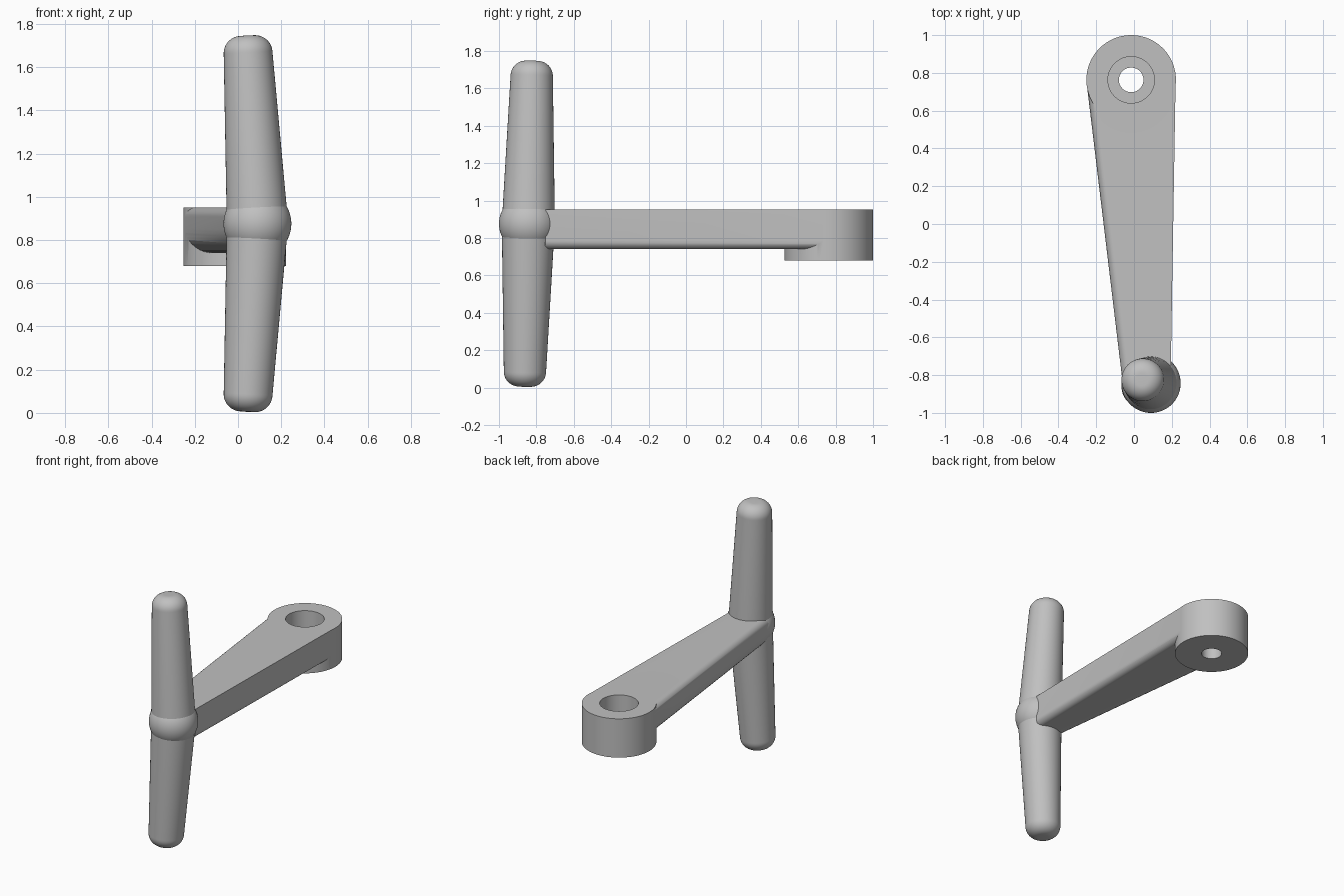
import bpy, bmesh, math
from mathutils import Vector

cube = bpy.data.objects.get("Cube")
if cube:
    bpy.data.objects.remove(cube, do_unlink=True)

grey = bpy.data.materials.new("plain grey")
grey.use_nodes = True
COLOUR = (0.53, 0.53, 0.53, 1)
grey.diffuse_color = COLOUR
grey.node_tree.nodes["Principled BSDF"].inputs["Base Color"].default_value = COLOUR

TOP, ARM_BOTTOM, HUB_BOTTOM = 0.952, 0.74, 0.68
HUB = Vector((-0.015, 0.763))
BALL = Vector((0.09, -0.843, 0.876))


def finish(name, bm):
    """Turn a bmesh into a named object."""
    bmesh.ops.recalc_face_normals(bm, faces=bm.faces)
    mesh = bpy.data.meshes.new(name)
    bm.to_mesh(mesh)
    bm.free()
    obj = bpy.data.objects.new(name, mesh)
    bpy.context.collection.objects.link(obj)
    mesh.materials.append(grey)
    return obj


def smooth(obj, angle=30):
    bpy.ops.object.select_all(action="DESELECT")
    obj.select_set(True)
    bpy.context.view_layer.objects.active = obj
    bpy.ops.object.shade_smooth_by_angle(angle=math.radians(angle))


def cylinder(name, radius, z0, z1):
    """Upright cylinder on the hub axis."""
    bm = bmesh.new()
    bmesh.ops.create_cone(bm, cap_ends=True, segments=96, radius1=radius,
                          radius2=radius, depth=z1 - z0)
    bmesh.ops.translate(bm, verts=bm.verts, vec=(HUB.x, HUB.y, (z0 + z1) / 2))
    return finish(name, bm)


def boolean(target, other, operation):
    mod = target.modifiers.new(operation.lower(), "BOOLEAN")
    mod.operation, mod.object, mod.solver = operation, other, "EXACT"
    bpy.context.view_layer.objects.active = target
    bpy.ops.object.modifier_apply(modifier=mod.name)
    bpy.data.objects.remove(other, do_unlink=True)


def arc(cx, cz, r, start, end, steps=10):
    return [(cx + r * math.cos(a), cz + r * math.sin(a))
            for a in (math.radians(start + (end - start) * i / steps)
                      for i in range(steps + 1))]


def section(left, right, y_left, y_right):
    """Arm cross-section: soft left side, small lower right round."""
    low, high, corner = 0.11, 0.045, 0.045
    pts = [(right, TOP)]
    pts += arc(left + high, TOP - high, high, 90, 180)
    pts += arc(left + low, ARM_BOTTOM + low, low, 180, 270)
    pts += arc(right - corner, ARM_BOTTOM + corner, corner, 270, 360)
    slope = (y_right - y_left) / (right - left)
    return [Vector((x, y_left + (x - left) * slope, z)) for x, z in pts]


# Tapered arm lofted between its two end sections
bm = bmesh.new()
rings = [[bm.verts.new(p) for p in section(*ends)] for ends in
         ((-0.06, 0.195, -0.84, -0.75), (-0.25, 0.22, 0.74, 0.74))]
count = len(rings[0])
for i in range(count):
    j = (i + 1) % count
    bm.faces.new((rings[0][i], rings[0][j], rings[1][j], rings[1][i]))
for ring in rings:
    bm.faces.new(ring)
arm = finish("crank_arm", bm)

# Round hub joined to the arm, then a counterbored hole
boolean(arm, cylinder("hub", 0.237, HUB_BOTTOM, TOP), "UNION")
boolean(arm, cylinder("counterbore", 0.123, TOP - 0.15, TOP + 0.1), "DIFFERENCE")
boolean(arm, cylinder("through_hole", 0.065, HUB_BOTTOM - 0.1, TOP + 0.1), "DIFFERENCE")
smooth(arm)


def grip(name, side):
    """Tapered grip with a rounded tip, leaning from the ball."""
    length, tip, fillet = 0.872, 0.113, 0.08
    profile = [(0, 0), (0.142, 0)]
    profile += arc(tip - fillet, length - fillet, fillet, 0, 90, 12) + [(0, length)]
    bm = bmesh.new()
    verts = [bm.verts.new((r, 0, z)) for r, z in profile]
    edges = [bm.edges.new(pair) for pair in zip(verts, verts[1:])]
    bmesh.ops.spin(bm, geom=verts + edges, axis=(0, 0, 1), cent=(0, 0, 0),
                   angle=math.tau, steps=64)
    bmesh.ops.remove_doubles(bm, verts=bm.verts, dist=0.0001)
    obj = finish(name, bm)
    lean = Vector((-0.048, 0.02 * side, 0.875 * side))
    obj.rotation_euler = lean.to_track_quat("Z", "Y").to_euler()
    obj.location = BALL
    smooth(obj)


grip("upper_grip", 1)
grip("lower_grip", -1)

# Ball between the two grips
bm = bmesh.new()
bmesh.ops.create_uvsphere(bm, u_segments=64, v_segments=32, radius=0.157)
bmesh.ops.translate(bm, verts=bm.verts, vec=BALL)
smooth(finish("handle_ball", bm))
